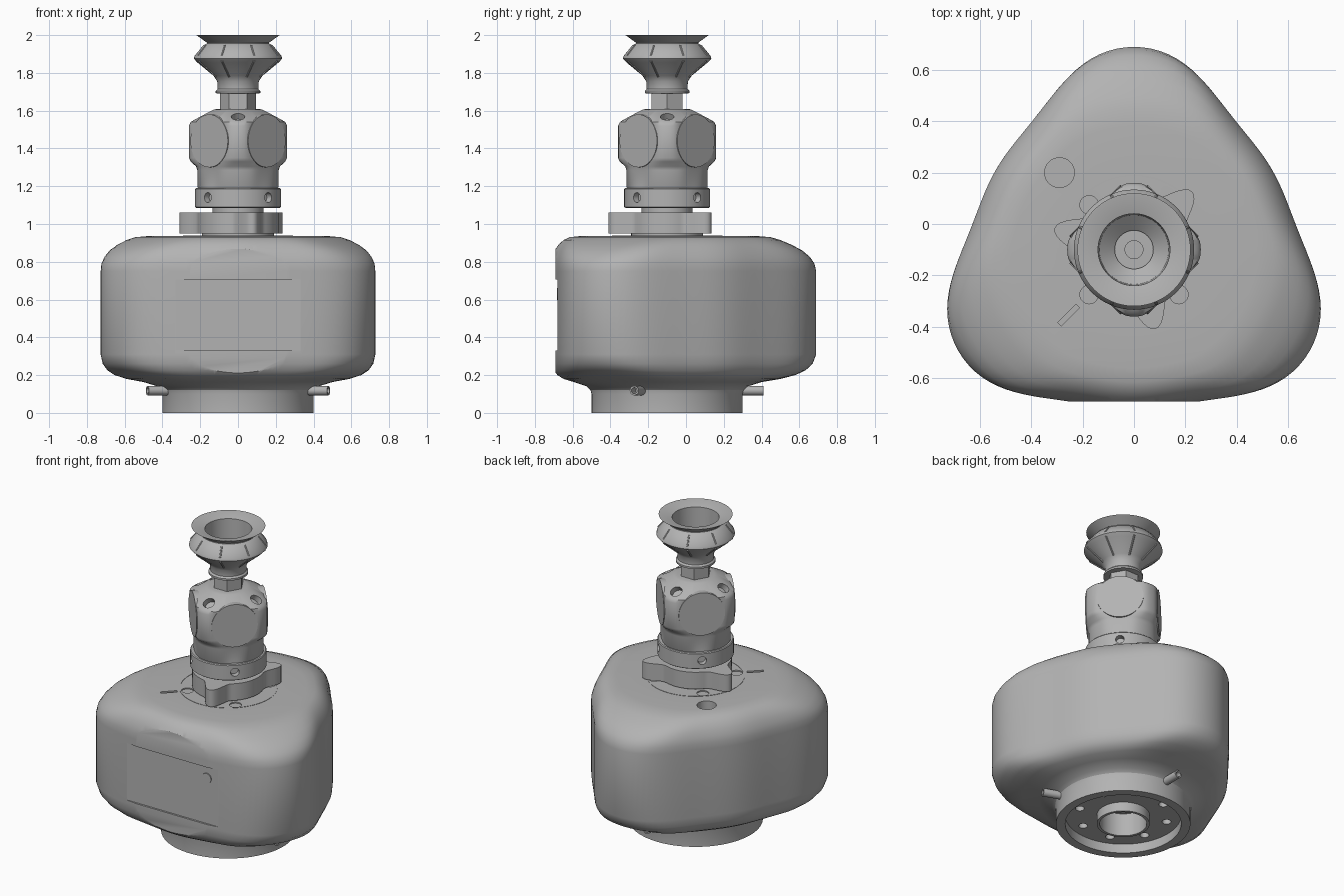
import bpy, bmesh
from math import sin, cos, pi, radians, sqrt
from mathutils import Vector, Matrix

if "Cube" in bpy.data.objects:
    bpy.data.objects.remove(bpy.data.objects["Cube"])

AXIS = Vector((0, -0.1, 0))  # shared centre line of base, body and gripper

grey = bpy.data.materials.new("machine grey")
grey.use_nodes = True
COLOR = (0.45, 0.45, 0.45, 1)
grey.diffuse_color = COLOR
grey.node_tree.nodes["Principled BSDF"].inputs["Base Color"].default_value = COLOR


def finish(name, bm):
    bmesh.ops.recalc_face_normals(bm, faces=bm.faces)
    mesh = bpy.data.meshes.new(name)
    bm.to_mesh(mesh)
    bm.free()
    mesh.materials.append(grey)
    obj = bpy.data.objects.new(name, mesh)
    bpy.context.collection.objects.link(obj)
    return obj


def activate(obj):
    bpy.ops.object.select_all(action='DESELECT')
    obj.select_set(True)
    bpy.context.view_layer.objects.active = obj


def smooth(obj, angle=35):
    activate(obj)
    bpy.ops.object.shade_smooth_by_angle(angle=radians(angle))


def carve(obj, cutter):
    cutter.hide_render = True
    activate(obj)
    mod = obj.modifiers.new("carve", 'BOOLEAN')
    mod.operation, mod.solver, mod.object = 'DIFFERENCE', 'EXACT', cutter
    bpy.ops.object.modifier_apply(modifier=mod.name)
    bpy.data.objects.remove(cutter)


def lathe(profile, shape=None, segs=64):
    """Sweep (radius, z, inset) points round the axis; shape bends the radius by angle."""
    bm = bmesh.new()
    rings = []
    for r, z, *inset in profile:
        ring = []
        for i in range(segs):
            a = 2 * pi * i / segs
            rad = shape(r, a, inset[0] if inset else 0) if shape else r
            ring.append(bm.verts.new(AXIS + Vector((rad * cos(a), rad * sin(a), z))))
        rings.append(ring)
    for low, high in zip(rings, rings[1:]):
        for i in range(segs):
            j = (i + 1) % segs
            bm.faces.new((low[i], low[j], high[j], high[i]))
    bm.faces.new(rings[0])
    bm.faces.new(rings[-1])
    return bm


def rod(bm, start, end, radius, segs=24):
    start, end = Vector(start), Vector(end)
    d = end - start
    mat = Matrix.Translation((start + end) / 2) @ d.to_track_quat('Z', 'Y').to_matrix().to_4x4()
    bmesh.ops.create_cone(bm, cap_ends=True, segments=segs, radius1=radius,
                          radius2=radius, depth=d.length, matrix=mat)


def polar(r, deg, z):
    return AXIS + Vector((r * cos(radians(deg)), r * sin(radians(deg)), z))


def softmin(a, b, p=24):
    return (a ** -p + b ** -p) ** (-1 / p)


# Main body: rounded triangle with a round foot, open underneath
def triangle(r, a, inset):
    t = a - pi / 2
    side = 0.69 + 0.09 * cos(3 * t) + 0.021 * cos(6 * t) - inset
    return softmin(r, side)


body_profile = [
    (0.14, 0.15), (0.14, 0), (0.157, 0), (0.157, 0.06), (0.345, 0.06), (0.345, 0),
    (0.4, 0), (0.4, 0.1), (0.405, 0.12), (0.425, 0.14), (0.5, 0.163, 0.1),
    (0.6, 0.18, 0.07), (0.68, 0.2, 0.04), (0.74, 0.225, 0.02), (0.79, 0.26, 0.005),
    (0.83, 0.31), (0.83, 0.75), (0.805, 0.79), (0.77, 0.825, 0.01), (0.72, 0.86, 0.025),
    (0.66, 0.89, 0.045), (0.6, 0.915, 0.07), (0.55, 0.93, 0.1), (0.48, 0.936, 0.15),
    (0.3, 0.937)]
bm = lathe(body_profile, triangle, 144)
cut = bmesh.ops.bisect_plane(bm, geom=bm.verts[:] + bm.edges[:] + bm.faces[:],
                             plane_co=(0, -0.69, 0), plane_no=(0, -1, 0), clear_outer=True)
bmesh.ops.holes_fill(bm, edges=[e for e in cut["geom_cut"]
                                if isinstance(e, bmesh.types.BMEdge)])
body = finish("body", bm)

# Recesses in the body: screen, deck holes, slot and foot bolt holes
bm = bmesh.new()
bmesh.ops.create_cube(bm, size=1, matrix=Matrix.Translation((0, -0.69, 0.518))
                      @ Matrix.Diagonal((0.66, 0.024, 0.375, 1)))
for deg in (45, 135, 225, 315):
    rod(bm, polar(0.247, deg, 0.88), polar(0.247, deg, 1), 0.036)
rod(bm, (-0.29, 0.2, 0.88), (-0.29, 0.2, 1), 0.058, 32)
bmesh.ops.create_cube(bm, size=1, matrix=Matrix.Translation(polar(0.36, 225, 0.94))
                      @ Matrix.Rotation(radians(45), 4, 'Z') @ Matrix.Diagonal((0.1, 0.02, 0.03, 1)))
for k in range(8):
    rod(bm, polar(0.27, 45 * k + 22, 0.03), polar(0.27, 45 * k + 22, 0.1), 0.027, 16)
carve(body, finish("body_cutter", bm))
smooth(body, 30)

# Screen button
bm = bmesh.new()
rod(bm, (0.25, -0.67, 0.63), (0.25, -0.684, 0.63), 0.032)
smooth(finish("screen_button", bm))

# Hollow hose ports round the foot
for label, deg in (("back", 90), ("left", -20), ("right", 200)):
    bm = bmesh.new()
    rod(bm, polar(0.36, deg, 0.118), polar(0.51, deg, 0.118), 0.025)
    port = finish(label + "_port", bm)
    bm = bmesh.new()
    rod(bm, polar(0.44, deg, 0.118), polar(0.55, deg, 0.118), 0.016)
    carve(port, finish("port_cutter", bm))
    smooth(port)

# Deck ring, a thin raised line around the mount
bm = lathe([(0.286, 0.93), (0.286, 0.939), (0.292, 0.939), (0.292, 0.93)])
smooth(finish("deck_ring", bm))


# Mount: boss, three-lobed flange and neck
def lobes(r, a, inset):
    return r + 0.105 * max(0, cos(3 * (a - pi / 4))) ** 4


smooth(finish("mount_boss", lathe([(0.19, 0.92), (0.19, 0.96)])))
smooth(finish("lobed_flange", lathe([(0.215, 0.95), (0.215, 1.06)], lobes, 144)))
smooth(finish("mount_neck", lathe([(0.135, 1.05), (0.135, 1.1)])))

# Collar with small set-screw holes
collar = finish("collar", lathe([(0.22, 1.085), (0.227, 1.09), (0.227, 1.185), (0.222, 1.19)]))
bm = bmesh.new()
for deg in (45, 135, 225, 315):
    rod(bm, polar(0.19, deg, 1.14), polar(0.3, deg, 1.14), 0.026)
carve(collar, finish("collar_cutter", bm))
smooth(collar)


# Housing: round column with four flattened diagonals
def flattened(r, a, inset):
    diagonal = abs((a % (pi / 2)) - pi / 4)
    return softmin(r, (0.213 - inset) / cos(diagonal), 40)


housing = finish("housing", lathe([
    (0.205, 1.18), (0.215, 1.195, 0.01), (0.215, 1.285, 0.01), (0.222, 1.305, 0.005),
    (0.25, 1.33), (0.26, 1.35), (0.26, 1.52), (0.25, 1.54), (0.21, 1.565),
    (0.13, 1.605), (0.11, 1.61)], flattened, 96))
bm = bmesh.new()
for deg in (0, 90, 180, 270):
    rod(bm, polar(0.18, deg, 1.535), polar(0.25, deg, 1.64), 0.036)
carve(housing, finish("housing_cutter", bm))
smooth(housing)

# Round covers on the four flats
for k, label in enumerate(("back_left", "back_right", "front_right", "front_left")):
    bm = bmesh.new()
    rod(bm, polar(0.17, 45 + 90 * k, 1.44), polar(0.216, 45 + 90 * k, 1.44), 0.14, 48)
    smooth(finish(label + "_cover", bm))

# Hexagonal nut under the suction cup
finish("hex_nut", lathe([(0.095, 1.6), (0.095, 1.7)], None, 6))

# Bellows suction cup, open at the top
smooth(finish("suction_cup", lathe([
    (0.1, 1.69), (0.118, 1.693), (0.118, 1.705), (0.108, 1.715), (0.11, 1.755), (0.13, 1.785),
    (0.215, 1.855), (0.234, 1.875), (0.23, 1.89), (0.185, 1.945), (0.165, 1.955),
    (0.165, 1.96), (0.22, 2), (0.215, 2), (0.14, 1.98), (0.135, 1.8), (0.075, 1.75),
    (0.075, 1.73), (0.035, 1.73), (0.035, 1.71)])))

# Moulded ribs on the bellows
bm = bmesh.new()
for k in range(8):
    deg = 45 * k + 22.5
    rod(bm, polar(0.125, deg, 1.78), polar(0.224, deg, 1.864), 0.006, 8)
    rod(bm, polar(0.228, deg, 1.89), polar(0.183, deg, 1.945), 0.006, 8)
smooth(finish("cup_ribs", bm))
